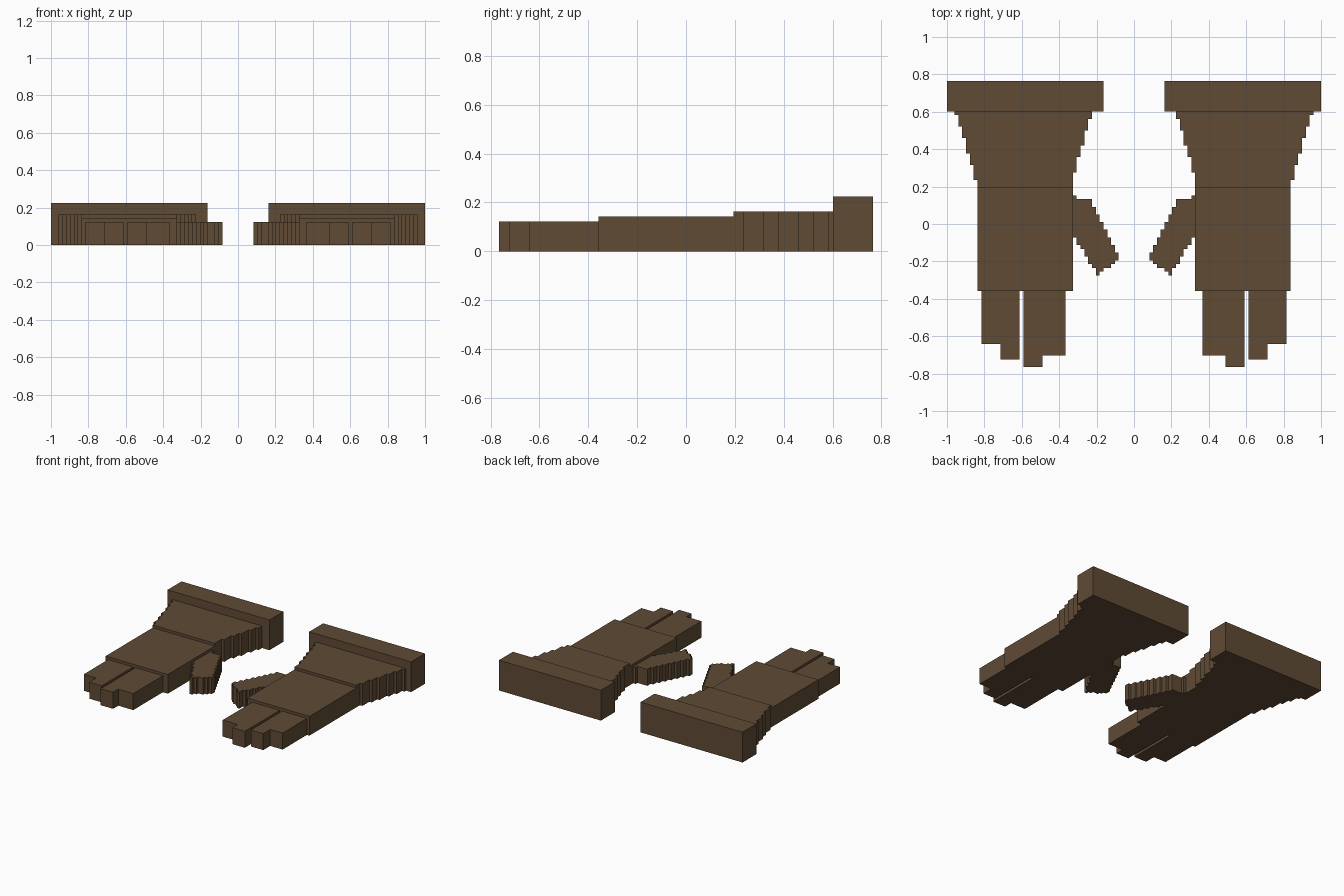
import bpy
import bmesh

cube = bpy.data.objects.get("Cube")
if cube:
    bpy.data.objects.remove(cube, do_unlink=True)

U = 1 / 49  # size of one block

leather = bpy.data.materials.new("brown leather")
leather.use_nodes = True
colour = (0.115, 0.07, 0.036, 1)
leather.diffuse_color = colour
leather.node_tree.nodes["Principled BSDF"].inputs["Base Color"].default_value = colour


def slab(name, outline, height):
    """Extrude an outline in block units up from the ground, mirrored to both gloves."""
    bm = bmesh.new()
    base = bm.faces.new([bm.verts.new((x * U, y * U, 0)) for x, y in outline])
    top = bmesh.ops.extrude_face_region(bm, geom=[base])["geom"]
    verts = [v for v in top if isinstance(v, bmesh.types.BMVert)]
    bmesh.ops.translate(bm, verts=verts, vec=(0, 0, height * U))
    bmesh.ops.recalc_face_normals(bm, faces=bm.faces)
    mesh = bpy.data.meshes.new(name)
    bm.to_mesh(mesh)
    bm.free()
    mesh.materials.append(leather)
    obj = bpy.data.objects.new(name, mesh)
    bpy.context.collection.objects.link(obj)
    obj.modifiers.new("other glove", 'MIRROR')
    obj.modifiers["other glove"].use_mirror_merge = False


def box(x0, x1, y0, y1):
    return [(x0, y0), (x1, y0), (x1, y1), (x0, y1)]


def finger(x0, split, x1, short, tip, back):
    """Finger outline whose half nearer the thumb or gap reaches further."""
    if tip == "outer":
        return [(x0, back), (x0, short[0]), (split, short[0]),
                (split, short[1]), (x1, short[1]), (x1, back)]
    return [(x0, back), (x0, short[1]), (split, short[1]),
            (split, short[0]), (x1, short[0]), (x1, back)]


# Cuff and palm
slab("cuff", box(8, 49, 29.5, 37.5), 11)
slab("palm", box(16, 41, -17.5, 9.5), 7)

# Fingers with stepped tips
slab("inner_finger", finger(18, 24, 29, (-34.5, -37.5), "outer", -17.5), 6)
slab("outer_finger", finger(30, 35, 40, (-31.5, -35.5), "inner", -17.5), 6)

# Flared wrist: one-block steps on both sides
outer_steps = [9.5, 11.5, 15.5, 18.5, 22.5, 25.5, 28.5, 29.5]
inner_steps = [29.5, 27.5, 24.5, 20.5, 17.5, 13.5, 9.5]
wrist = []
for i in range(len(outer_steps) - 1):
    wrist += [(41 + i, outer_steps[i]), (41 + i, outer_steps[i + 1])]
for i in range(len(inner_steps) - 1):
    wrist += [(11 + i, inner_steps[i]), (11 + i, inner_steps[i + 1])]
slab("wrist", wrist, 8)

# Thumb: lower and upper edge of each one-block column, from the tip to the palm
low = [-9.5, -10.5, -11.5, -11.5, -12.5, -13.5, -11.5, -10.5, -8.5, -6.5, -5.5, -3.5]
high = [-7.5, -5.5, -3.5, -1.5, 0.5, 2.5, 4.5, 6.5, 6.5, 6.5, 6.5, 7.5]
under, over = [], []
for i, (a, b) in enumerate(zip(low, high)):
    under += [(4 + i, a), (5 + i, a)]
    over += [(4 + i, b), (5 + i, b)]
outline = []
for p in under + over[::-1]:
    if not outline or p != outline[-1]:
        outline.append(p)
slab("thumb", outline, 6)
